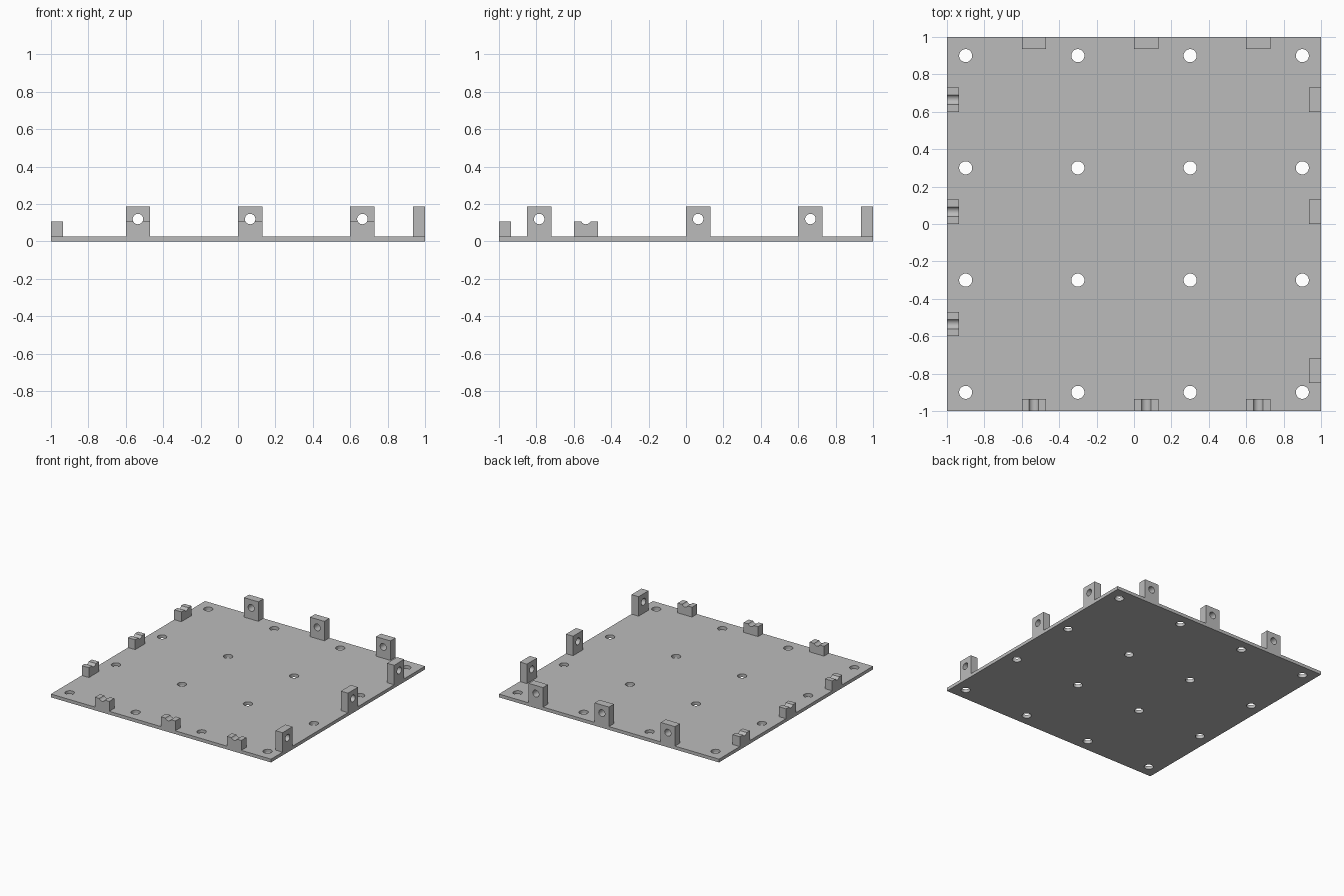
import bpy, math
from mathutils import Matrix

cube = bpy.data.objects.get("Cube")
if cube:
    bpy.data.objects.remove(cube, do_unlink=True)

grey = bpy.data.materials.new("plain_grey")
grey.use_nodes = True
colour = (0.5, 0.5, 0.5, 1)
grey.diffuse_color = colour
grey.node_tree.nodes["Principled BSDF"].inputs["Base Color"].default_value = colour

PLATE = 0.027     # plate thickness
WIDTH = 0.13      # tab width along the edge
DEPTH = 0.065     # tab depth into the plate
PIN_Z = 0.12      # height of the pin hole axis
PIN_R = 0.028


def box(name, lo, hi):
    size = [h - l for l, h in zip(lo, hi)]
    mid = [(h + l) / 2 for l, h in zip(lo, hi)]
    bpy.ops.mesh.primitive_cube_add(size=1)
    ob = bpy.context.object
    ob.name = ob.data.name = name
    ob.data.transform(Matrix.Translation(mid) @ Matrix.Diagonal((*size, 1)))
    ob.data.materials.append(grey)
    return ob


def drill(ob, centre, radius, length, axis="z"):
    """Cut a round hole through the part along the given axis."""
    turn = {"z": (0, 0, 0), "x": (0, math.pi / 2, 0), "y": (math.pi / 2, 0, 0)}[axis]
    bpy.ops.mesh.primitive_cylinder_add(vertices=32, radius=radius, depth=length,
                                        location=centre, rotation=turn)
    cutter = bpy.context.object
    cutter.hide_render = True
    cutter.data.materials.append(grey)
    bpy.context.view_layer.objects.active = ob
    mod = ob.modifiers.new("hole", "BOOLEAN")
    mod.operation, mod.solver, mod.object = "DIFFERENCE", "EXACT", cutter
    bpy.ops.object.modifier_apply(modifier=mod.name)
    bpy.data.objects.remove(cutter, do_unlink=True)


def finish(ob):
    bpy.ops.object.select_all(action="DESELECT")
    ob.select_set(True)
    bpy.context.view_layer.objects.active = ob
    bpy.ops.object.shade_smooth_by_angle(angle=math.radians(30))


def tab(name, side, start, height):
    """Block on one edge of the plate, drilled across the edge."""
    axis, sign = side
    out = sorted((sign, sign * (1 - DEPTH)))
    along = (start, start + WIDTH)
    x, y = (out, along) if axis == "x" else (along, out)
    ob = box(name, (x[0], y[0], PLATE), (x[1], y[1], height))
    drill(ob, (sum(x) / 2, sum(y) / 2, PIN_Z), PIN_R, 0.2, axis)
    finish(ob)


# Base plate with a grid of screw holes
plate = box("base_plate", (-1, -1, 0), (1, 1, PLATE))
for hx in (-0.9, -0.3, 0.3, 0.9):
    for hy in (-0.9, -0.3, 0.3, 0.9):
        drill(plate, (hx, hy, PLATE / 2), 0.035, 0.2)
finish(plate)

# Tall pierced tabs on the back and left edges, low notched ones opposite
even = (-0.6, 0, 0.6)
for i, s in enumerate(even, 1):
    tab(f"back_tall_tab_{i}", ("y", 1), s, 0.187)
    tab(f"front_notched_tab_{i}", ("y", -1), s, 0.108)
    tab(f"right_notched_tab_{i}", ("x", -1), s, 0.108)
for i, s in enumerate((-0.85, 0, 0.6), 1):
    tab(f"left_tall_tab_{i}", ("x", 1), s, 0.187)
